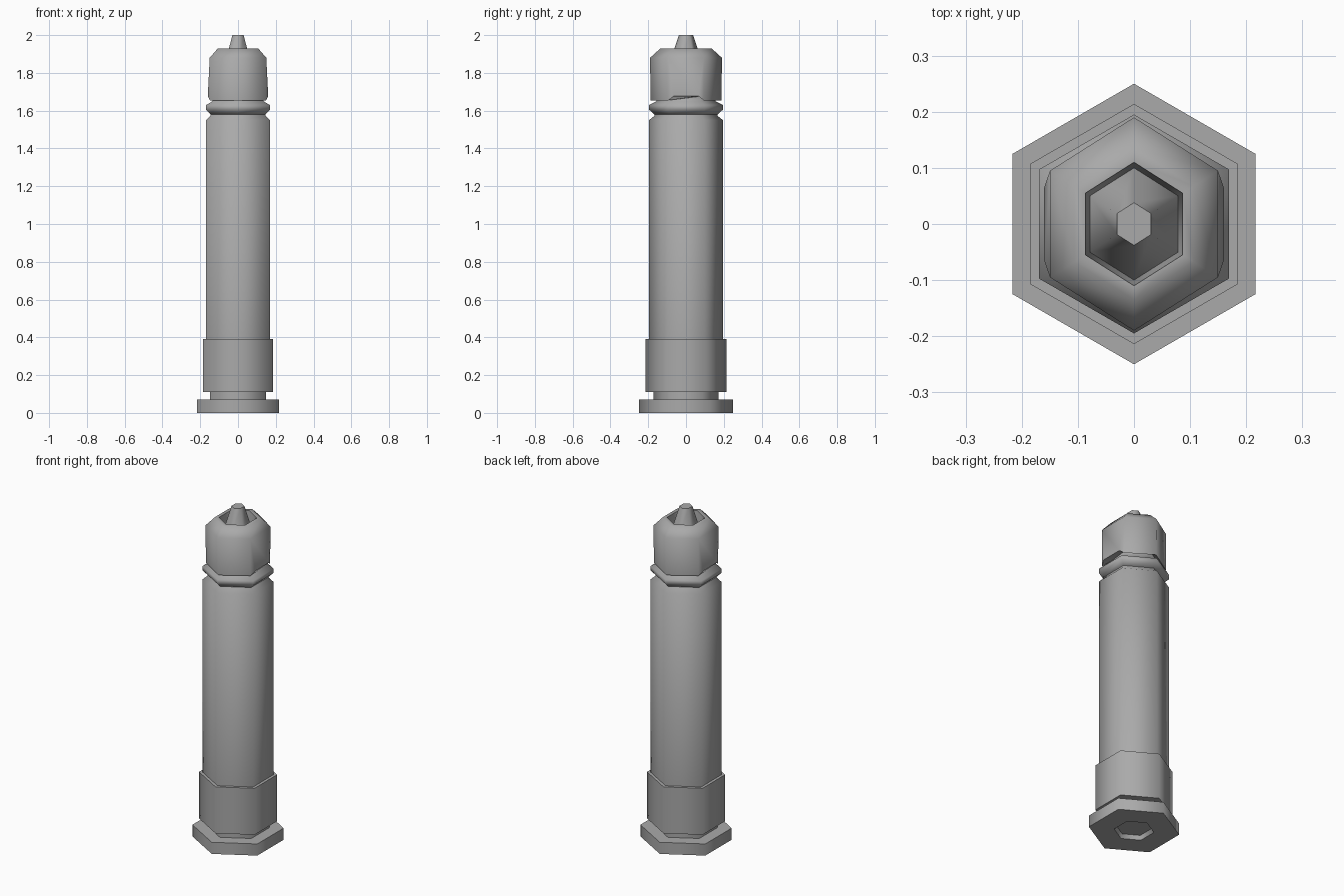
import bpy, bmesh, math

cube = bpy.data.objects.get("Cube")
if cube:
    bpy.data.objects.remove(cube, do_unlink=True)

grey = bpy.data.materials.new("plain grey")
grey.use_nodes = True
grey.diffuse_color = (0.4, 0.4, 0.4, 1)
grey.node_tree.nodes["Principled BSDF"].inputs["Base Color"].default_value = (0.4, 0.4, 0.4, 1)


def hex_lathe(bm, profile, squash=1.0):
    """Join hexagonal rings, points towards +y and -y, and close both ends."""
    rings = []
    for radius, z in profile:
        angles = [math.radians(30 + 60 * i) for i in range(6)]
        rings.append([bm.verts.new((radius * math.cos(a) * squash, radius * math.sin(a), z))
                      for a in angles])
    for low, high in zip(rings, rings[1:]):
        for i in range(6):
            j = (i + 1) % 6
            bm.faces.new((low[i], low[j], high[j], high[i]))
    bm.faces.new(rings[0][::-1])
    bm.faces.new(rings[-1])
    return rings


def finish(name, bm):
    bmesh.ops.recalc_face_normals(bm, faces=bm.faces)
    mesh = bpy.data.meshes.new(name)
    bm.to_mesh(mesh)
    bm.free()
    mesh.materials.append(grey)
    obj = bpy.data.objects.new(name, mesh)
    bpy.context.collection.objects.link(obj)
    bpy.ops.object.select_all(action='DESELECT')
    obj.select_set(True)
    bpy.context.view_layer.objects.active = obj
    bpy.ops.object.shade_smooth_by_angle(angle=math.radians(65))


# Flanged base with a shallow pocket underneath, and the narrow groove above it
bm = bmesh.new()
hex_lathe(bm, [(0.1, 0.025), (0.11, 0), (0.25, 0), (0.25, 0.07), (0.172, 0.07), (0.172, 0.12)])
finish("base_flange", bm)

# Wide collar
bm = bmesh.new()
hex_lathe(bm, [(0.172, 0.11), (0.214, 0.11), (0.214, 0.39), (0.18, 0.39)])
finish("collar", bm)

# Long body with a chamfered shoulder
bm = bmesh.new()
hex_lathe(bm, [(0.195, 0.385), (0.195, 1.55), (0.168, 1.572), (0.168, 1.59)])
finish("body", bm)

# Ring below the head
bm = bmesh.new()
hex_lathe(bm, [(0.168, 1.58), (0.195, 1.605), (0.195, 1.63), (0.155, 1.65), (0.155, 1.68)])
finish("neck_ring", bm)

# Hollow head with a central point, its lower rim flared and raised on both sides
bm = bmesh.new()
rings = hex_lathe(bm, [(0.15, 1.675), (0.188, 1.655), (0.19, 1.88), (0.135, 1.93), (0.11, 1.93),
                       (0.1, 1.81), (0.038, 2.0)], squash=0.91)
rim = rings[1]
side_edges = [bm.edges.get((rim[5], rim[0])), bm.edges.get((rim[2], rim[3]))]
cut = bmesh.ops.subdivide_edges(bm, edges=side_edges, cuts=2)
for item in cut["geom_inner"]:
    if isinstance(item, bmesh.types.BMVert):
        item.co = (math.copysign(0.16, item.co.x), math.copysign(0.065, item.co.y), 1.677)
finish("head", bm)
